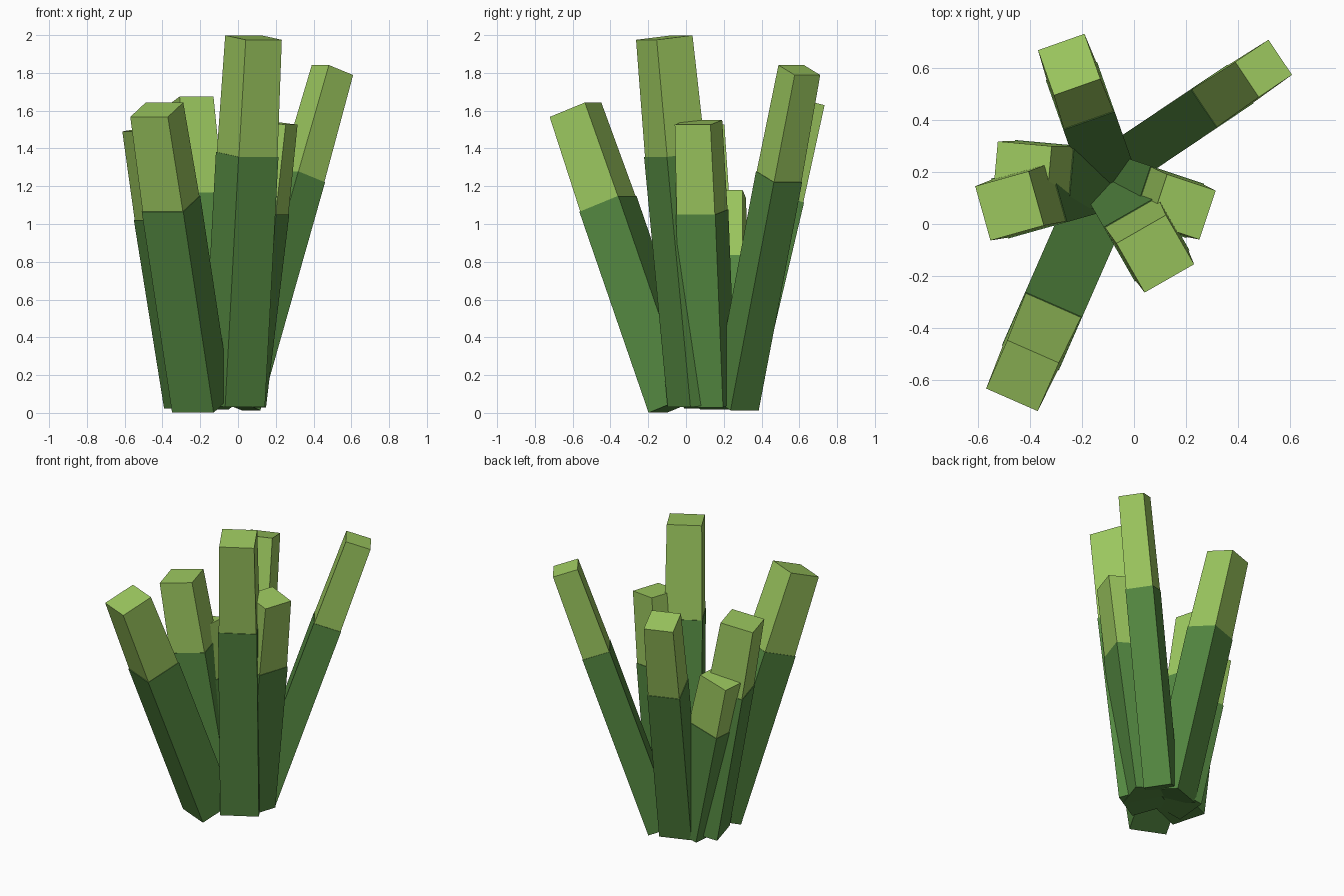
import bpy, bmesh
from mathutils import Vector, Matrix

cube = bpy.data.objects.get("Cube")
if cube:
    bpy.data.objects.remove(cube, do_unlink=True)


def make_material(name, rgb):
    mat = bpy.data.materials.new(name)
    mat.use_nodes = True
    color = (*rgb, 1.0)
    mat.diffuse_color = color
    mat.node_tree.nodes["Principled BSDF"].inputs["Base Color"].default_value = color
    return mat


dark_green = make_material("dark green", (0.09, 0.25, 0.053))
light_green = make_material("light green", (0.335, 0.58, 0.115))


def square_prism(name, start, end, width_start, width_end, mat):
    """Flat-sided square prism from start to end, one side facing its lean."""
    axis = end - start
    z = axis.normalized()
    y = Vector((0, 0, 1)).cross(z).normalized()
    x = y.cross(z)
    frame = Matrix((x, y, z)).transposed().to_4x4()
    frame.translation = (start + end) / 2
    bm = bmesh.new()
    bmesh.ops.create_cube(bm, size=1)
    for v in bm.verts:
        width = width_end if v.co.z > 0 else width_start
        v.co = Vector((v.co.x * width, v.co.y * width, v.co.z * axis.length))
    bm.transform(frame)
    bmesh.ops.recalc_face_normals(bm, faces=bm.faces)
    mesh = bpy.data.meshes.new(name)
    bm.to_mesh(mesh)
    bm.free()
    mesh.materials.append(mat)
    obj = bpy.data.objects.new(name, mesh)
    bpy.context.collection.objects.link(obj)


# Blades: name, foot (x, y), tip centre, height of colour change, width
FOOT_Z = 0.043
blades = [
    ("front", (-0.194, -0.047), (-0.43, -0.585, 1.605), 1.107, 0.24),
    ("back_left", (-0.002, 0.263), (0.50, 0.60, 1.815), 1.25, 0.18),
    ("back", (-0.116, 0.235), (-0.25, 0.615, 1.652), 1.14, 0.21),
    ("right", (-0.245, 0.136), (-0.48, 0.07, 1.508), 1.04, 0.24),
    ("short_right", (-0.188, 0.181), (-0.431, 0.203, 1.157), 0.81, 0.236),
    ("tall_centre", (-0.023, 0.068), (0.082, -0.115, 1.987), 1.368, 0.243),
    ("left", (0.01, 0.126), (0.19, 0.066, 1.538), 1.063, 0.22),
]

for name, foot, tip, change, width in blades:
    foot = Vector((*foot, FOOT_Z))
    tip = Vector(tip)
    joint = foot.lerp(tip, (change - FOOT_Z) / (tip.z - FOOT_Z))
    # Straight lower stalk, then a slightly tapering tip
    square_prism(name + "_stalk", foot, joint, width, width, dark_green)
    square_prism(name + "_tip", joint, tip, width * 0.97, width * 0.905, light_green)
